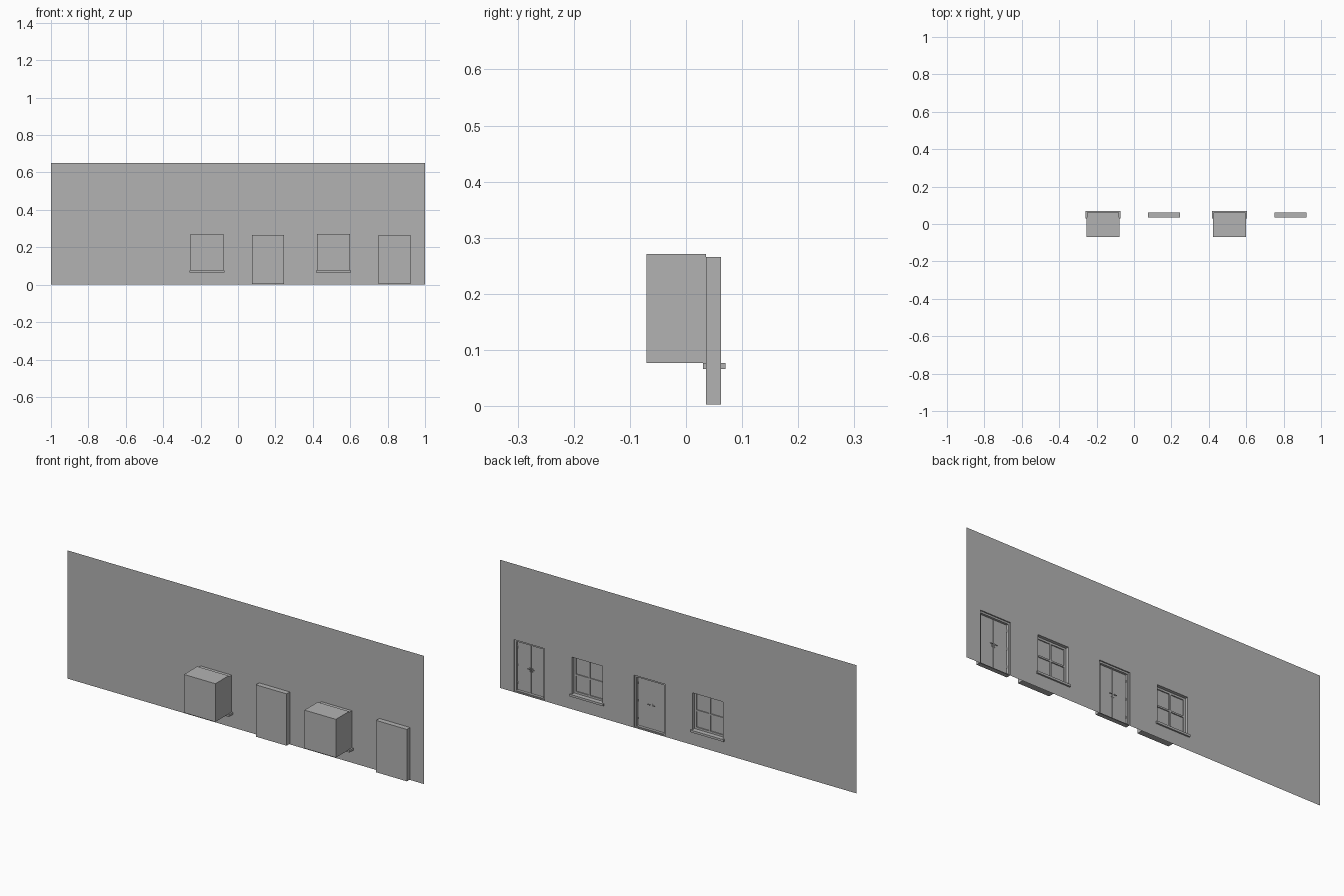
import bpy, bmesh

if "Cube" in bpy.data.objects:
    bpy.data.objects.remove(bpy.data.objects["Cube"])

mat = bpy.data.materials.new("plain_grey")
mat.diffuse_color = (0.45, 0.45, 0.45, 1)
mat.use_nodes = True
mat.node_tree.nodes["Principled BSDF"].inputs["Base Color"].default_value = mat.diffuse_color

WALL_Y, BACK_Y = 0.062, 0.036
W, H = 0.65, 0.65
DOORS = [(0.075, 0.247), (0.750, 0.922)]
WINDOWS = [(-0.252, -0.080), (0.424, 0.596)]
DOOR_Z, WIN_Z = (0.003, 0.266), (0.077, 0.264)


def finish(name, bm):
    me = bpy.data.meshes.new(name)
    bm.to_mesh(me)
    bm.free()
    me.materials.append(mat)
    ob = bpy.data.objects.new(name, me)
    bpy.context.collection.objects.link(ob)
    return ob


def add_box(bm, x, y, z, skip=()):
    """Box from ranges; skip lists outward directions left open."""
    geo = bmesh.ops.create_cube(bm, size=1)["verts"]
    for v in geo:
        v.co = [r[0] if c < 0 else r[1] for c, r in zip(v.co, (x, y, z))]
    faces = {f for v in geo for f in v.link_faces}
    bm.normal_update()
    gone = [f for f in faces
            if any(f.normal[axis] * sign > 0.9 for axis, sign in skip)]
    bmesh.ops.delete(bm, geom=gone, context="FACES")


def boxes(name, parts):
    bm = bmesh.new()
    for p in parts:
        add_box(bm, *p)
    return finish(name, bm)


# Thin wall sheet with door and window openings
bm = bmesh.new()
holes = [(d, DOOR_Z) for d in DOORS] + [(w, WIN_Z) for w in WINDOWS]
xs = sorted({-1, 1} | {x for h in holes for x in h[0]})
zs = sorted({0, H} | {z for h in holes for z in h[1]})
for x0, x1 in zip(xs, xs[1:]):
    for z0, z1 in zip(zs, zs[1:]):
        cx, cz = (x0 + x1) / 2, (z0 + z1) / 2
        if any(a[0] < cx < a[1] and b[0] < cz < b[1] for a, b in holes):
            continue
        bm.faces.new([bm.verts.new((x, WALL_Y, z)) for x, z in
                      ((x1, z0), (x0, z0), (x0, z1), (x1, z1))])
bmesh.ops.remove_doubles(bm, verts=bm.verts, dist=1e-5)
bmesh.ops.dissolve_limit(bm, angle_limit=0.01, verts=bm.verts, edges=bm.edges)
finish("wall", bm)


def ring(x, y, z, t, bottom):
    """Frame bars around an opening."""
    parts = [((x[0], x[0] + t), y, z), ((x[1] - t, x[1]), y, z),
             ((x[0] + t, x[1] - t), y, (z[1] - t, z[1]))]
    if bottom:
        parts.append(((x[0] + t, x[1] - t), y, (z[0], z[0] + bottom)))
    return parts


# Double doors set in shallow recesses
for i, x in enumerate(DOORS):
    n, mid = f"_{i + 1}", sum(x) / 2
    boxes("door_recess" + n, [(x, (BACK_Y, WALL_Y), DOOR_Z, [(1, 1)])])
    boxes("door_frame" + n, ring(x, (BACK_Y + 0.001, 0.056), DOOR_Z, 0.009, 0.005))
    hw = mid - x[0] - 0.010
    leaves, handles, hinges = [], [], []
    for s in (-1, 1):
        def span(a, b):
            return tuple(sorted((mid + s * a, mid + s * b)))
        leaves.append((span(0.0008, hw), (0.039, 0.046), (0.010, 0.256)))
        # Handle plate and lever
        handles.append((span(0.005, 0.009), (0.046, 0.0475), (0.118, 0.138)))
        handles.append((span(0.006, 0.020), (0.049, 0.052), (0.130, 0.133)))
        handles.append((span(0.006, 0.009), (0.0475, 0.049), (0.130, 0.133)))
        for z in (0.040, 0.130, 0.220):
            hinges.append((span(hw - 0.002, hw + 0.001), (0.046, 0.049), (z, z + 0.012)))
    boxes("door_leaves" + n, leaves)
    boxes("door_handles" + n, handles)
    boxes("door_hinges" + n, hinges)

# Four-pane windows with sills and closed room boxes behind
for i, x in enumerate(WINDOWS):
    n, mid, zm = f"_{i + 1}", sum(x) / 2, sum(WIN_Z) / 2
    boxes("window_reveal" + n, [(x, (BACK_Y, WALL_Y), WIN_Z, [(1, 1), (1, -1)])])
    y = (BACK_Y, 0.046)
    bars = ring(x, y, WIN_Z, 0.010, 0.010)
    bars.append(((mid - 0.004, mid + 0.004), y, (WIN_Z[0] + 0.01, WIN_Z[1] - 0.01)))
    for a, b in ((x[0] + 0.01, mid - 0.004), (mid + 0.004, x[1] - 0.01)):
        bars.append(((a, b), y, (zm - 0.004, zm + 0.004)))
    boxes("window_frame" + n, bars)
    boxes("window_glass" + n, [(x, (0.039, 0.041), WIN_Z)])
    boxes("window_sill" + n, [((x[0] - 0.008, x[1] + 0.008), (0.030, 0.070), (0.066, 0.077))])
    boxes("room_box" + n, [((x[0] - 0.002, x[1] + 0.002), (-0.070, BACK_Y), (0.077, 0.271), [(1, 1)])])
